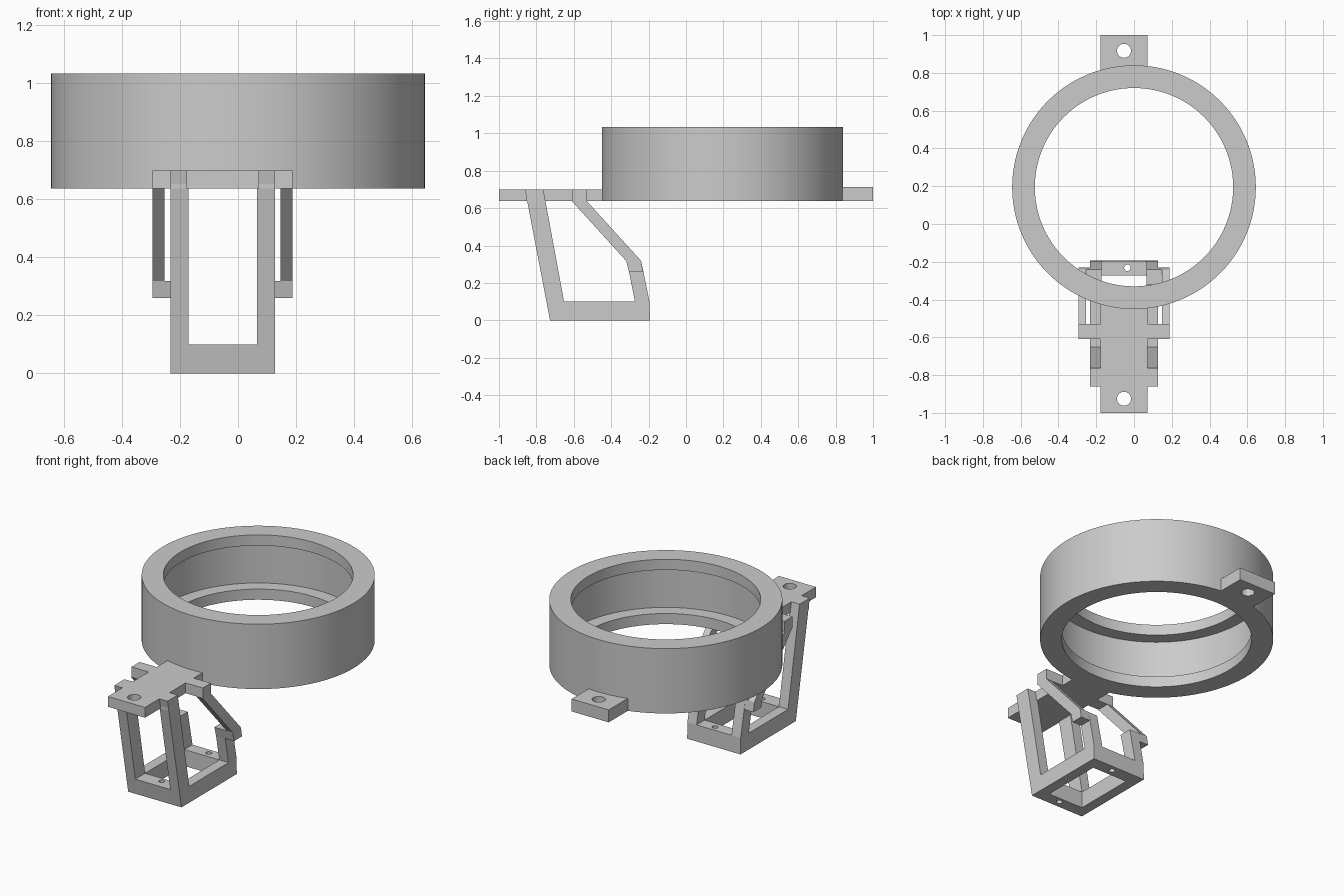
import bpy, bmesh, math

cube = bpy.data.objects.get("Cube")
if cube:
    bpy.data.objects.remove(cube, do_unlink=True)

GREY = (0.6, 0.6, 0.6, 1)
mat = bpy.data.materials.new("plain grey")
mat.use_nodes = True
mat.diffuse_color = GREY
mat.node_tree.nodes["Principled BSDF"].inputs["Base Color"].default_value = GREY

MID = -0.053                  # centre line of the bracket
RING_Y = 0.195
BASE, TOP, PLATE = 0.637, 1.033, 0.70


def finish(name, bm):
    bmesh.ops.recalc_face_normals(bm, faces=bm.faces)
    mesh = bpy.data.meshes.new(name)
    bm.to_mesh(mesh)
    bm.free()
    ob = bpy.data.objects.new(name, mesh)
    bpy.context.collection.objects.link(ob)
    mesh.materials.append(mat)
    return ob


def prism(name, outline, axis, lo, hi):
    """Extrude an outline along x (outline in y, z) or z (outline in x, y)."""
    bm = bmesh.new()
    place = (lambda a, b: (lo, a, b)) if axis == "x" else (lambda a, b: (a, b, lo))
    face = bm.faces.new([bm.verts.new(place(a, b)) for a, b in outline])
    geom = bmesh.ops.extrude_face_region(bm, geom=[face])["geom"]
    step = (hi - lo, 0, 0) if axis == "x" else (0, 0, hi - lo)
    bmesh.ops.translate(bm, vec=step, verts=[v for v in geom if isinstance(v, bmesh.types.BMVert)])
    return finish(name, bm)


def pair(name, outline, inner, outer):
    """Two matching prisms either side of the bracket centre line."""
    for side, s in (("left", 1), ("right", -1)):
        lo, hi = sorted((MID + s * inner, MID + s * outer))
        prism(side + "_" + name, outline, "x", lo, hi)


def activate(ob):
    bpy.ops.object.select_all(action="DESELECT")
    ob.select_set(True)
    bpy.context.view_layer.objects.active = ob


def drill(ob, x, y, z, radius):
    """Cut a round vertical hole through a part."""
    bpy.ops.mesh.primitive_cylinder_add(vertices=32, radius=radius, depth=0.4, location=(x, y, z))
    cutter = bpy.context.object
    cutter.hide_render = True
    mod = ob.modifiers.new("hole", "BOOLEAN")
    mod.operation, mod.solver, mod.object = "DIFFERENCE", "EXACT", cutter
    activate(ob)
    bpy.ops.object.modifier_apply(modifier=mod.name)
    bpy.data.objects.remove(cutter, do_unlink=True)
    bpy.ops.object.shade_smooth_by_angle(angle=math.radians(30))


# Ring with a wide groove between its upper and lower lips
R_OUT, R_IN, R_GROOVE, LIP = 0.645, 0.525, 0.605, 0.065
section = [(R_OUT, BASE), (R_OUT, TOP), (R_IN, TOP), (R_IN, TOP - LIP),
           (R_GROOVE, TOP - LIP), (R_GROOVE, BASE + LIP), (R_IN, BASE + LIP), (R_IN, BASE)]
bm = bmesh.new()
verts = [bm.verts.new((r, 0, z)) for r, z in section]
edges = [bm.edges.new((verts[i - 1], verts[i])) for i in range(len(verts))]
bmesh.ops.spin(bm, geom=verts + edges, cent=(0, 0, 0), axis=(0, 0, 1),
               angle=math.tau, steps=128, use_duplicate=False)
bmesh.ops.remove_doubles(bm, verts=bm.verts, dist=0.0005)
bmesh.ops.translate(bm, vec=(0, RING_Y, 0), verts=bm.verts)
ring = finish("ring", bm)
activate(ring)
bpy.ops.object.shade_smooth_by_angle(angle=math.radians(30))

# Rear mounting tab
W = 0.125
tab = prism("rear_tab", [(MID - W, 0.806), (MID + W, 0.806), (MID + W, 1), (MID - W, 1)],
            "z", BASE, 0.713)
drill(tab, MID, 0.917, PLATE, 0.037)

# Cross-shaped front plate, outlined down one side and mirrored
LEG, ARM = 0.18, 0.241
half = [(W, -1), (W, -0.852), (LEG, -0.852), (LEG, -0.763), (W, -0.763), (W, -0.608),
        (ARM, -0.608), (ARM, -0.53), (W, -0.53), (W, -0.408)]
outline = [(MID + x, y) for x, y in half] + [(MID - x, y) for x, y in reversed(half)]
plate = prism("front_plate", outline, "z", BASE, PLATE)
drill(plate, MID, -0.925, PLATE, 0.037)

# Side frames: sloping front leg, bottom rail and short rear post
frame = [(-0.861, PLATE), (-0.727, 0), (-0.193, 0), (-0.195, 0.1), (-0.24, 0.318),
         (-0.32, 0.318), (-0.305, 0.26), (-0.273, 0.1), (-0.652, 0.1), (-0.763, PLATE)]
pair("side_frame", frame, 0.118, LEG)

# Slanted braces from the plate, ending in hooks that meet the posts
pair("slanted_brace", [(-0.61, BASE), (-0.53, BASE), (-0.24, 0.318), (-0.23, 0.26),
                       (-0.305, 0.26), (-0.32, 0.318)], 0.2, ARM)
pair("brace_hook", [(-0.32, 0.318), (-0.24, 0.318), (-0.23, 0.26), (-0.305, 0.26)], LEG, 0.2)

# Bottom cross bars with small screw holes
for name, bar, hole_y in (
        ("front_bar", [(-0.727, 0), (-0.652, 0), (-0.652, 0.1), (-0.746, 0.1)], -0.685),
        ("rear_bar", [(-0.273, 0), (-0.193, 0), (-0.195, 0.1), (-0.273, 0.1)], -0.232)):
    ob = prism(name, bar, "x", MID - 0.118, MID + 0.118)
    drill(ob, -0.035, hole_y, 0.05, 0.017)
